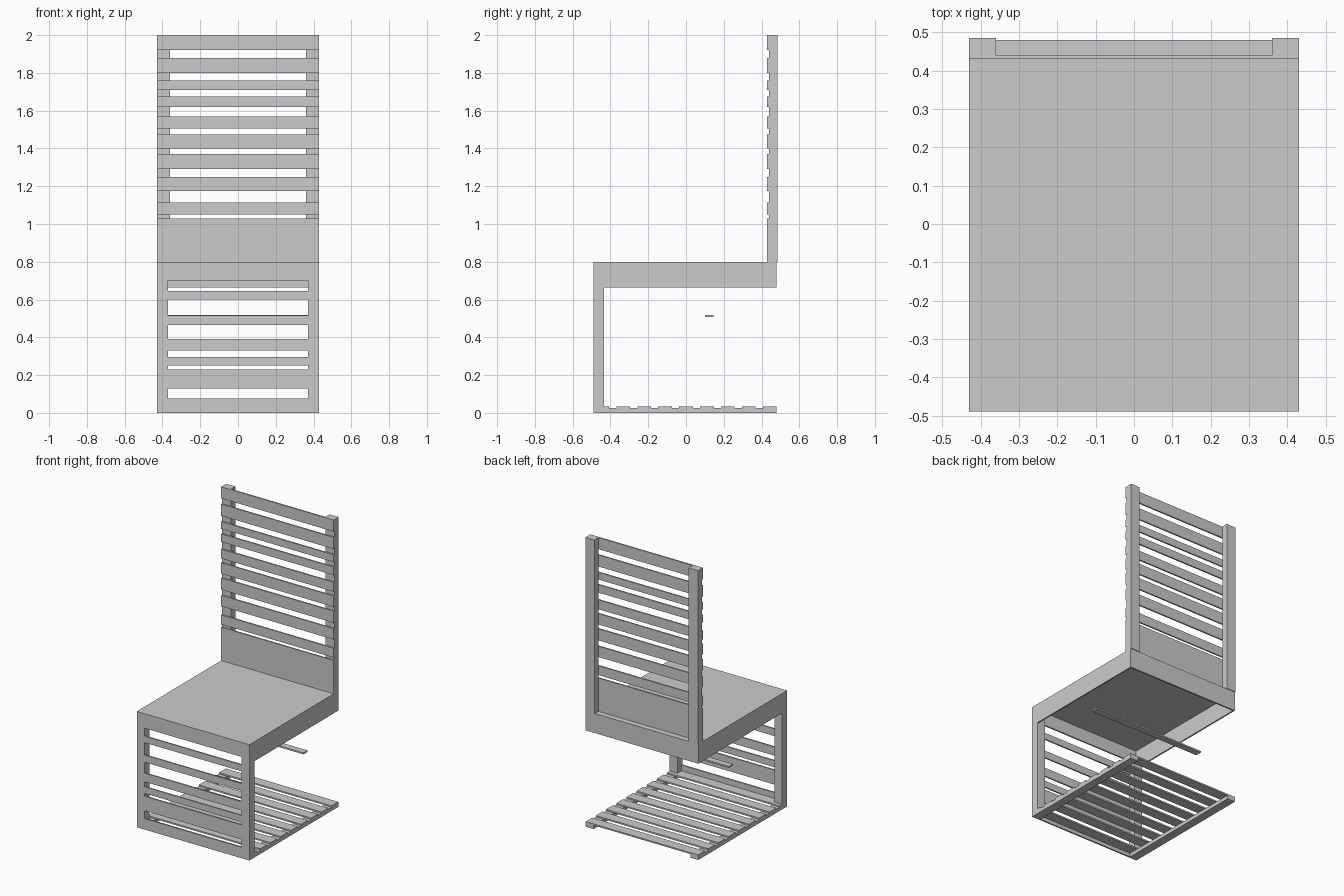
import bpy

W = 0.43        # half width
T = 0.01        # sheet thickness


def box(name, x0, x1, y0, y1, z0, z1):
    v = [(x, y, z) for x in (x0, x1) for y in (y0, y1) for z in (z0, z1)]
    f = [(0, 1, 3, 2), (4, 6, 7, 5), (0, 4, 5, 1),
         (2, 3, 7, 6), (0, 2, 6, 4), (1, 5, 7, 3)]
    me = bpy.data.meshes.new(name)
    me.from_pydata(v, [], f)
    ob = bpy.data.objects.new(name, me)
    bpy.context.collection.objects.link(ob)
    return ob


def pair(name, x0, x1, *rest):
    box(name + "_right", x0, x1, *rest)
    box(name + "_left", -x1, -x0, *rest)


# seat: thin top with a hollow apron underneath
box("seat_top", -W, W, -0.49, 0.48, 0.80 - T, 0.80)
pair("seat_side", W - T, W, -0.48, 0.48, 0.665, 0.80 - T)
box("seat_front", -W, W, -0.49, -0.49 + T, 0.70, 0.80 - T)
box("seat_back_apron", -W + T, W - T, 0.48 - T, 0.48, 0.665, 0.80 - T)

# backrest: posts with slats on their front face
pair("back_post", 0.36, W, 0.44, 0.485, 0.80, 2.0)
back_slats = [(0.80, 1.03), (1.05, 1.115), (1.175, 1.25), (1.29, 1.37),
              (1.40, 1.475), (1.505, 1.57), (1.62, 1.675), (1.71, 1.76),
              (1.80, 1.88), (1.92, 2.0)]
for i, (a, b) in enumerate(back_slats):
    box(f"back_slat_{i}", -W, W, 0.43, 0.44, a, b)

# front leg panel: posts with slats on their front face
pair("front_leg", 0.37, W, -0.48, -0.435, 0.035, 0.70)
pair("front_leg_face", 0.37, W, -0.49, -0.48, 0.0, 0.70)
front_slats = [(0.0, 0.075), (0.13, 0.185), (0.185, 0.23), (0.25, 0.295),
               (0.33, 0.39), (0.465, 0.515), (0.60, 0.645)]
for i, (a, b) in enumerate(front_slats):
    box(f"front_slat_{i}", -0.37, 0.37, -0.49, -0.48, a, b)

# floor base: side rails with slats on top
pair("base_rail", 0.37, W, -0.48, 0.48, 0.0, 0.025)
for i in range(9):
    y = -0.48 + i * 0.111
    box(f"base_slat_{i}", -W, W, y, y + 0.072, 0.025, 0.035)

# loose strip below the seat
box("under_seat_strip", -W, W, 0.10, 0.145, 0.508, 0.518)
